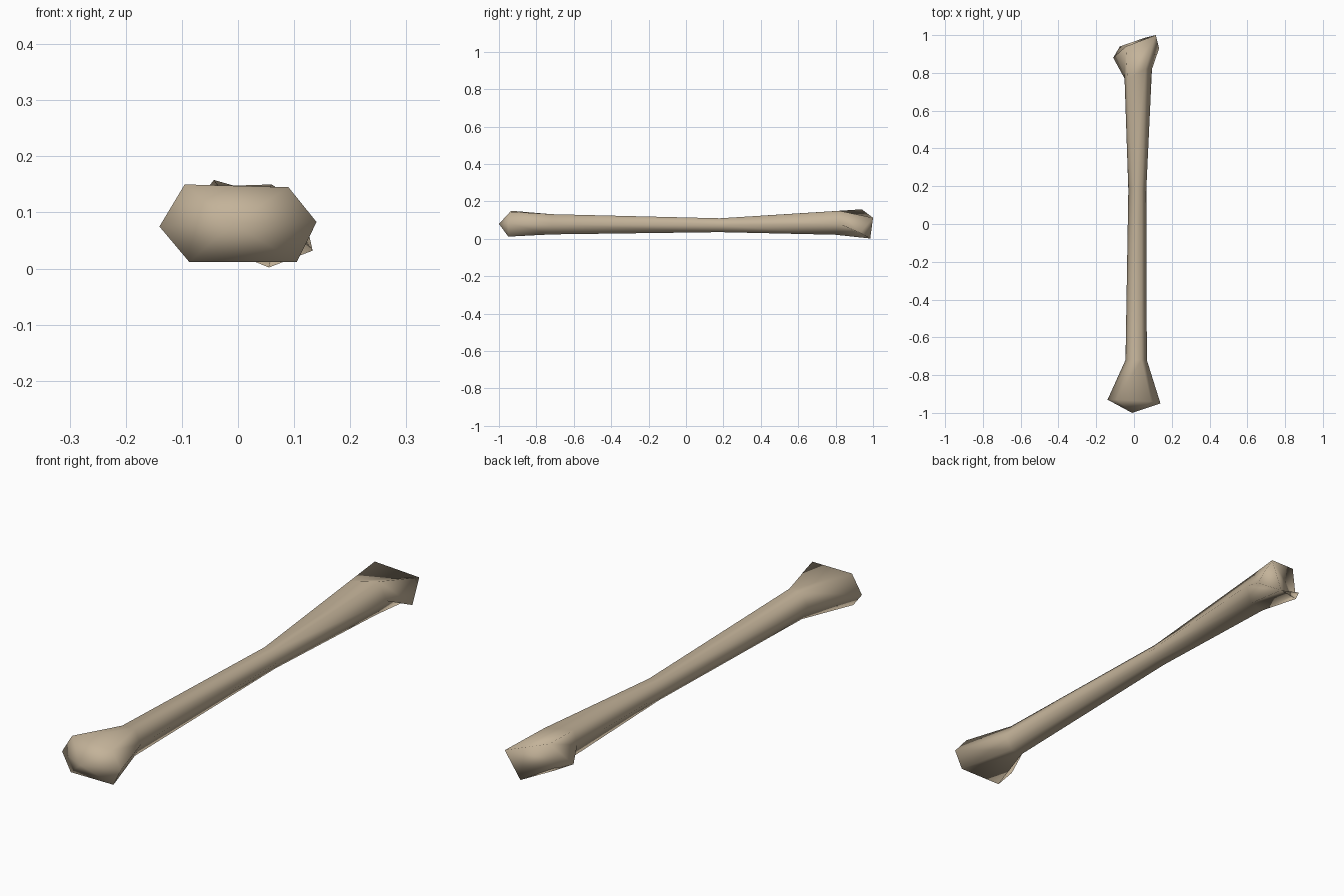
import bpy
import bmesh
from math import cos, sin, radians

default_cube = bpy.data.objects.get("Cube")
if default_cube:
    bpy.data.objects.remove(default_cube, do_unlink=True)


def make_material(name, colour):
    material = bpy.data.materials.new(name)
    material.use_nodes = True
    material.diffuse_color = colour
    material.node_tree.nodes["Principled BSDF"].inputs["Base Color"].default_value = colour
    return material


def hexagon(y, left, right, bottom, top):
    """Six-sided section, starting at the left point and going over the top."""
    centre_x, centre_z = (left + right) / 2, (bottom + top) / 2
    half_width, half_height = (right - left) / 2, (top - bottom) / 2
    section = []
    for side in range(6):
        angle = radians(180 - 60 * side)
        section.append((centre_x + half_width * cos(angle), y,
                        centre_z + half_height * sin(angle) / sin(radians(60))))
    return section


# Flared front knuckle rim
front_rim = [(-0.14, -0.93, 0.075), (-0.095, -0.93, 0.15), (0.09, -0.94, 0.145),
             (0.14, -0.95, 0.083), (0.105, -0.95, 0.012), (-0.087, -0.95, 0.012)]

# Neck and twisted rim of the back knuckle
back_neck = [(-0.05, 0.77, 0.09), (-0.035, 0.77, 0.147), (0.06, 0.82, 0.15),
             (0.095, 0.82, 0.08), (0.06, 0.8, 0.022), (-0.02, 0.78, 0.028)]
back_rim = [(-0.11, 0.88, 0.07), (-0.043, 0.94, 0.158), (0.115, 1, 0.113),
            (0.133, 0.93, 0.032), (0.055, 0.985, 0.002), (-0.075, 0.94, 0.06)]

# Slender shaft sections joined to both knuckles
sections = [
    front_rim,
    hexagon(-0.72, left=-0.045, right=0.068, bottom=0.024, top=0.132),
    hexagon(0.18, left=-0.03, right=0.065, bottom=0.036, top=0.11),
    back_neck,
    back_rim,
]

# Loft the sections, with a pointed front and a closed back
bm = bmesh.new()
rings = [[bm.verts.new(point) for point in section] for section in sections]
for near, far in zip(rings, rings[1:]):
    for i in range(6):
        j = (i + 1) % 6
        bm.faces.new((near[i], near[j], far[j], far[i]))
tip = bm.verts.new((-0.01, -1, 0.08))
for i in range(6):
    bm.faces.new((tip, rings[0][i], rings[0][(i + 1) % 6]))
back_cap = bm.faces.new(rings[-1])
bmesh.ops.triangulate(bm, faces=[back_cap])
bmesh.ops.recalc_face_normals(bm, faces=bm.faces[:])
for face in bm.faces:
    face.smooth = True

mesh = bpy.data.meshes.new("bone")
bm.to_mesh(mesh)
bm.free()
mesh.materials.append(make_material("bone beige", (0.55, 0.45, 0.32, 1)))
bone = bpy.data.objects.new("bone", mesh)
bpy.context.collection.objects.link(bone)
